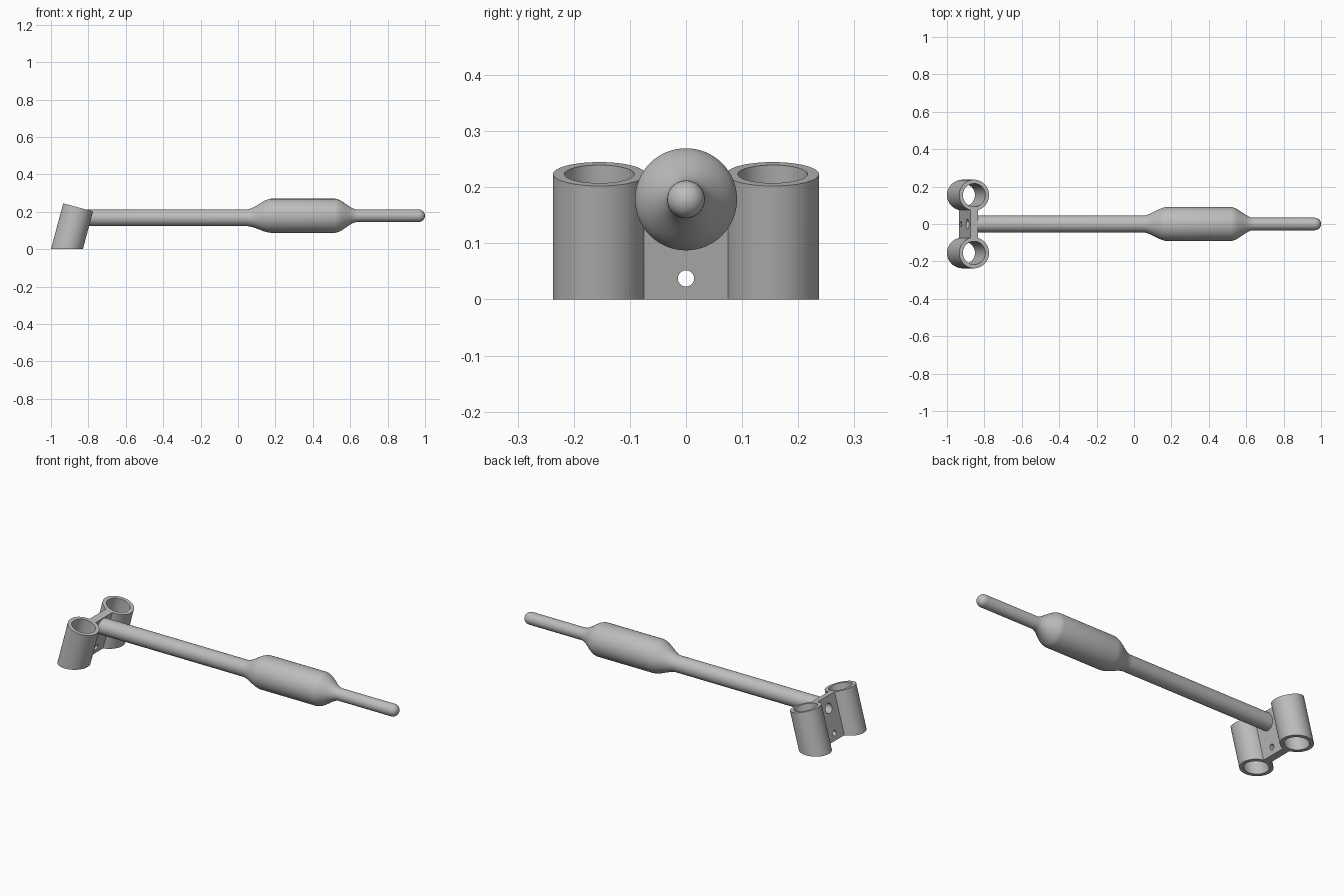
import bpy, bmesh, math
from mathutils import Matrix, Vector

if "Cube" in bpy.data.objects:
    bpy.data.objects.remove(bpy.data.objects["Cube"])

TILT = math.radians(15)
TAN = math.tan(TILT)
X0 = -0.9146          # tilted axis meets the floor here
L = 0.2235 / math.cos(TILT)
SEG = 64

grey = bpy.data.materials.new("grey plastic")
grey.diffuse_color = (0.51, 0.51, 0.50, 1)
grey.use_nodes = True
grey.node_tree.nodes["Principled BSDF"].inputs["Base Color"].default_value = grey.diffuse_color


def make(name, bm, material=grey):
    bmesh.ops.recalc_face_normals(bm, faces=bm.faces)
    me = bpy.data.meshes.new(name)
    bm.to_mesh(me)
    bm.free()
    me.materials.append(material)
    ob = bpy.data.objects.new(name, me)
    bpy.context.collection.objects.link(ob)
    return ob


def smooth(ob):
    bpy.ops.object.select_all(action='DESELECT')
    ob.select_set(True)
    bpy.context.view_layer.objects.active = ob
    bpy.ops.object.shade_smooth_by_angle(angle=math.radians(30))


def lean(v):
    """Tilted local point (across, y, along) to world; foot trimmed to the floor."""
    along = v.z
    if along <= 0:
        along = v.x * TAN
    return Vector((X0 + v.x * math.cos(TILT) + along * math.sin(TILT), v.y,
                   along * math.cos(TILT) - v.x * math.sin(TILT)))


# Twin leaning sleeves, open at both ends
def sleeve(name, y):
    bm = bmesh.new()
    rings = []
    for r, h in ((0.0825, 0), (0.0825, L), (0.062, L), (0.062, 0)):
        rings.append([bm.verts.new(lean(Vector((
            r * math.cos(a), y + r * math.sin(a), h))))
            for a in (2 * math.pi * i / SEG for i in range(SEG))])
    for k in range(4):
        a, b = rings[k], rings[(k + 1) % 4]
        for i in range(SEG):
            j = (i + 1) % SEG
            bm.faces.new((a[i], a[j], b[j], b[i]))
    smooth(make(name, bm))


sleeve("front_sleeve", -0.1545)
sleeve("back_sleeve", 0.1545)

# Leaning web plate between the sleeves
bm = bmesh.new()
bmesh.ops.create_cube(bm, size=1)
for v in bm.verts:
    v.co = lean(Vector((v.co.x * 0.04, v.co.y * 0.158, L if v.co.z > 0 else 0)))
web = make("web_plate", bm)


# Holes through the web
def drill(name, z, r):
    bm = bmesh.new()
    bmesh.ops.create_cone(bm, cap_ends=True, segments=32, radius1=r, radius2=r, depth=0.12,
                          matrix=Matrix.Translation((X0 + z * TAN, 0, z))
                          @ Matrix.Rotation(math.pi / 2, 4, 'Y'))
    cutter = make(name, bm)
    cutter.hide_render = True
    cutter.hide_viewport = True
    mod = web.modifiers.new(name, 'BOOLEAN')
    mod.operation = 'DIFFERENCE'
    mod.solver = 'EXACT'
    mod.object = cutter


SHAFT_Z, BODY_Z = 0.168, 0.1785
drill("bore_cutter", SHAFT_Z, 0.027)
drill("small_hole_cutter", 0.0375, 0.0145)
smooth(web)

# Rod profile: x, radius, centre height (blind bore, shaft, handle, pin, round tip)
END = X0 + SHAFT_Z * TAN + 0.003
profile = [(END + 0.06, 0, SHAFT_Z), (END + 0.06, 0.027, SHAFT_Z),
           (END, 0.027, SHAFT_Z), (END, 0.045, SHAFT_Z), (0.05, 0.045, SHAFT_Z)]


def blend(x1, r1, z1, x2, r2, z2, n=10):
    """Soft S-shaped change of radius, straight in the middle."""
    for i in range(1, n + 1):
        t = i / n
        s = 0.5 * t + 0.5 * t * t * (3 - 2 * t)
        s = s * 0.4 + t * t * (3 - 2 * t) * 0.6
        profile.append((x1 + (x2 - x1) * t, r1 + (r2 - r1) * s, z1 + (z2 - z1) * s))


blend(0.05, 0.045, SHAFT_Z, 0.175, 0.091, BODY_Z)
profile.append((0.52, 0.091, BODY_Z))
blend(0.52, 0.091, BODY_Z, 0.635, 0.0335, BODY_Z)
for i in range(9):
    a = math.pi / 2 * i / 8
    profile.append((0.9665 + 0.0335 * math.sin(a),
                    0 if i == 8 else 0.0335 * math.cos(a), BODY_Z))

bm = bmesh.new()
prev = None
for x, r, zc in profile:
    if r == 0:
        ring = [bm.verts.new((x, 0, zc))]
    else:
        ring = []
        for i in range(SEG):
            a = 2 * math.pi * i / SEG
            dz = r * math.sin(a)
            # the mounted end is slanted to match the web
            dx = dz * TAN if x < END + 0.01 else 0
            ring.append(bm.verts.new((x + dx, r * math.cos(a), zc + dz)))
    if prev:
        for i in range(SEG):
            j = (i + 1) % SEG
            if len(prev) == 1:
                bm.faces.new((prev[0], ring[i], ring[j]))
            elif len(ring) == 1:
                bm.faces.new((prev[i], prev[j], ring[0]))
            else:
                bm.faces.new((prev[i], prev[j], ring[j], ring[i]))
    prev = ring
smooth(make("rod_and_handle", bm))
